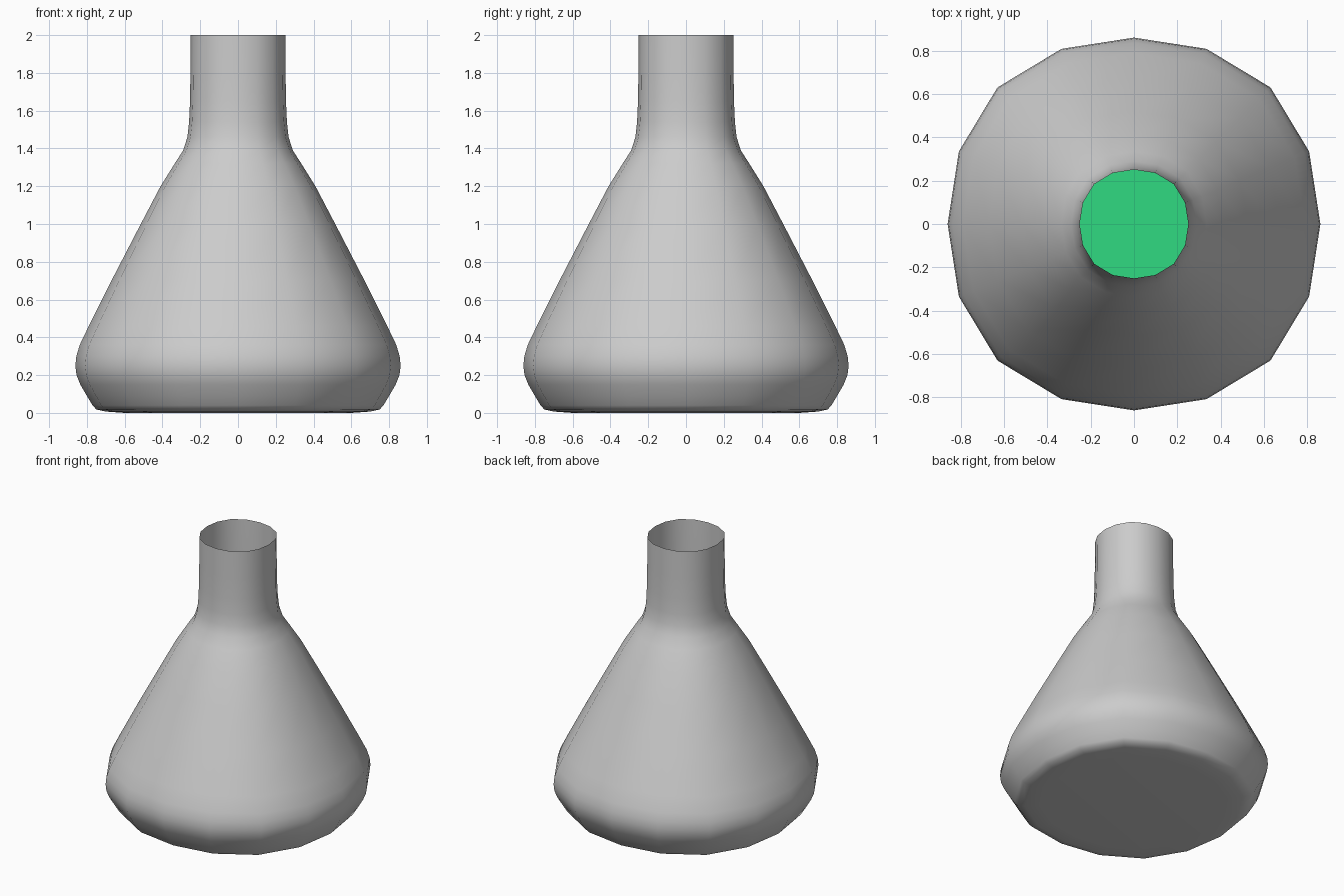
import bpy, bmesh, math

if "Cube" in bpy.data.objects:
    bpy.data.objects.remove(bpy.data.objects["Cube"])

SIDES = 16
SPREAD = [1.0, 1.017, 1.036, 1.017]  # rings bulge slightly on the diagonals

# Outer flask profile (radius, height), bottom to rim
PROFILE = [(0.60, 0.0), (0.70, 0.007), (0.75, 0.018), (0.77, 0.04), (0.80, 0.09), (0.835, 0.15),
           (0.855, 0.20), (0.861, 0.25), (0.856, 0.30), (0.838, 0.36),
           (0.79, 0.46), (0.67, 0.70), (0.52, 0.99), (0.41, 1.20),
           (0.335, 1.32), (0.29, 1.39), (0.268, 1.46), (0.259, 1.54),
           (0.254, 1.65), (0.252, 1.80), (0.251, 2.0)]


def lathe(name, profile, cap_top):
    bm = bmesh.new()
    rings = []
    for r, z in profile:
        ring = []
        for i in range(SIDES):
            a = 2 * math.pi * i / SIDES
            k = r * SPREAD[i % 4]
            ring.append(bm.verts.new((k * math.cos(a), k * math.sin(a), z)))
        rings.append(ring)
    for low, high in zip(rings, rings[1:]):
        for i in range(SIDES):
            j = (i + 1) % SIDES
            bm.faces.new((low[i], low[j], high[j], high[i]))
    bm.faces.new(rings[0][::-1])
    if cap_top:
        bm.faces.new(rings[-1])
    mesh = bpy.data.meshes.new(name)
    bm.to_mesh(mesh)
    bm.free()
    obj = bpy.data.objects.new(name, mesh)
    bpy.context.collection.objects.link(obj)
    bpy.ops.object.select_all(action='DESELECT')
    obj.select_set(True)
    bpy.context.view_layer.objects.active = obj
    bpy.ops.object.shade_smooth_by_angle(angle=math.radians(50))
    return obj


# Open-topped flask shell
lathe("flask", PROFILE, False)

# Green liquid filling the lower body, just inside the shell
inner = [(r - 0.02, max(z, 0.02)) for r, z in PROFILE[3:12]]
liquid = lathe("liquid", [(0.70, 0.025)] + inner, True)
green = bpy.data.materials.new("green_liquid")
green.diffuse_color = (0.03, 0.70, 0.22, 1.0)
green.use_nodes = True
green.node_tree.nodes["Principled BSDF"].inputs["Base Color"].default_value = green.diffuse_color
liquid.data.materials.append(green)
